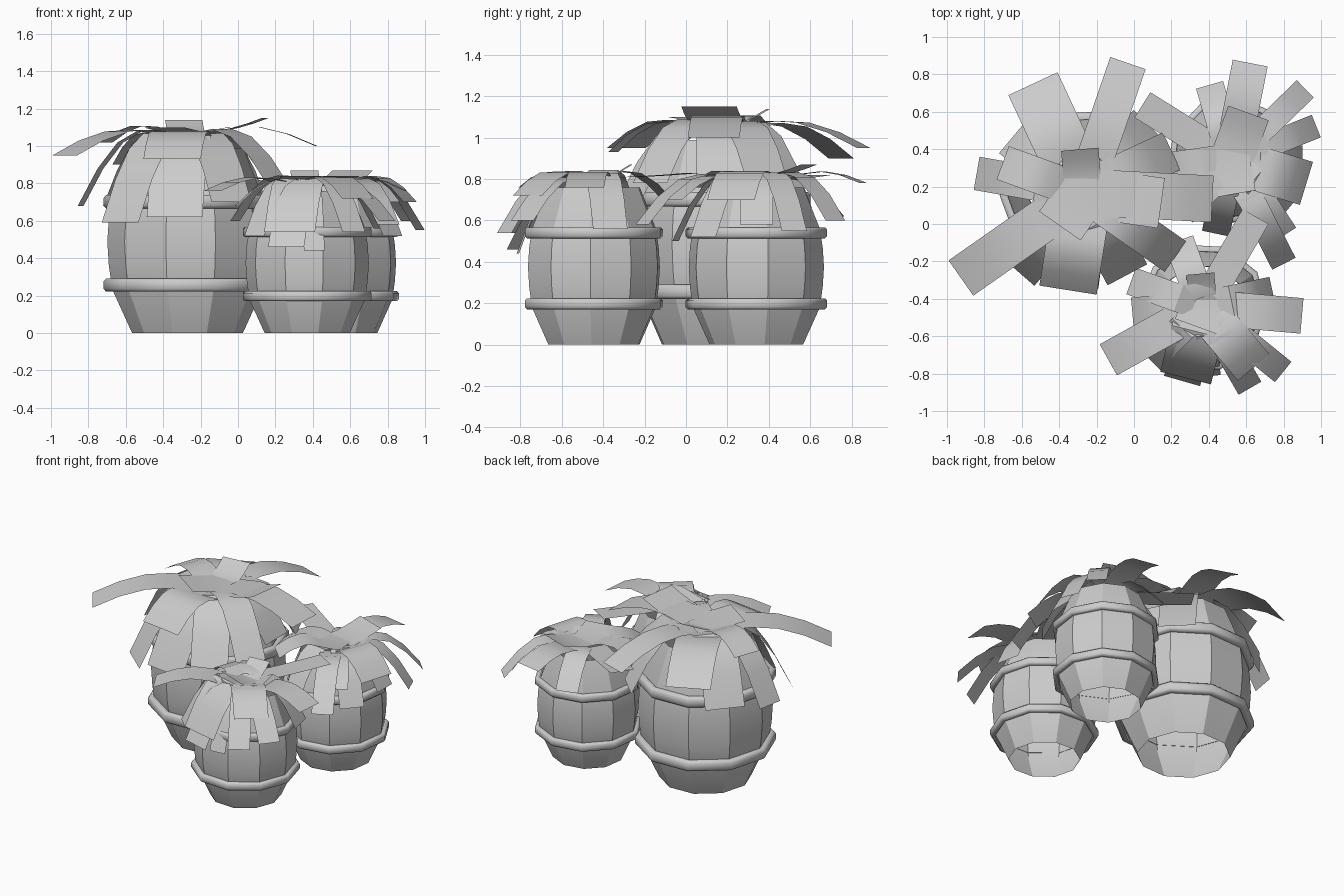
import bpy, bmesh
from math import sin, cos, radians, pi

SIDES = 10


def finish(bm, name, angle):
    me = bpy.data.meshes.new(name)
    bm.to_mesh(me)
    bm.free()
    ob = bpy.data.objects.new(name, me)
    bpy.context.collection.objects.link(ob)
    bpy.ops.object.select_all(action='DESELECT')
    ob.select_set(True)
    bpy.context.view_layer.objects.active = ob
    bpy.ops.object.shade_smooth_by_angle(angle=radians(angle))


def lathe(name, profile, center, scale, turn, smooth):
    """Spin (radius, z) points around a vertical axis into a ten-sided shell."""
    bm = bmesh.new()
    rings = []
    for r, z in profile:
        rings.append([bm.verts.new((center[0] + r * scale * cos(a),
                                    center[1] + r * scale * sin(a), z * scale))
                      for a in (radians(turn) + 2 * pi * i / SIDES for i in range(SIDES))])
    for lo, hi in zip(rings, rings[1:]):
        for i in range(SIDES):
            j = (i + 1) % SIDES
            bm.faces.new((lo[i], lo[j], hi[j], hi[i]))
    finish(bm, name, smooth)


def leaves(name, center, top, specs):
    """Drooping strips: end angle, end radius, width, end height, start radius."""
    bm = bmesh.new()
    n = 4
    for k, (ang, r1, w, z1, r0) in enumerate(specs):
        a = radians(ang)
        z0 = top + 0.006 * (k % 5)
        bulge = 0.05 if z0 - z1 < .2 else 0.07
        prev = None
        for i in range(n + 1):
            t = i / n
            r = r0 + (r1 - r0) * t
            z = z0 + (z1 - z0) * t ** 1.7
            if z1 < z0:
                z += bulge * sin(pi * t)
            row = [bm.verts.new((center[0] + r * cos(a) - s * w / 2 * sin(a),
                                 center[1] + r * sin(a) + s * w / 2 * cos(a), z))
                   for s in (-1, 1)]
            if prev:
                bm.faces.new((prev[0], row[0], row[1], prev[1]))
            prev = row
    finish(bm, name, 33)


BODY = [(.228, 0), (.31, .18), (.324, .28), (.330, .375), (.324, .47),
        (.31, .56), (.23, .76)]
HOOP = [(.313, -.025), (.335, -.027), (.345, -.016), (.345, .016),
        (.335, .027), (.313, .025)]


def barrel(name, center, scale, turn):
    # open-ended staved body
    lathe(name + "_barrel", BODY, center, scale, turn, 25)
    # two rounded hoops lying on the outside
    for label, z in (("lower", .197), ("upper", .54)):
        ring = [(r, z + h) for r, h in HOOP]
        lathe(f"{name}_{label}_hoop", ring, center, scale, turn, 60)


# barrels
BIG, FRONT, BACK = (-.27, .17), (.37, -.445), (.52, .34)
barrel("large", BIG, 1.3, 2.4)
barrel("front", FRONT, 1.0, -3)
barrel("back", BACK, 1.0, 10)

# leaf crowns
leaves("large_leaves", BIG, 1.05, [
    (115, .64, .29, .90, .14),
    (71, .73, .20, .95, .10),
    (215, .80, .23, .95, .12),
    (170, .58, .18, .68, .15),
    (160, .46, .19, 1.02, .12),
    (262, .50, .30, .62, .05),
    (261, .53, .31, .93, .16),
    (229, .55, .26, .59, .10),
    (325, .60, .20, .78, .10),
    (357, .69, .25, 1.00, .08),
    (0, .45, .24, .80, .06),
    (25, .52, .22, .80, .08),
    (95, .23, .20, 1.14, .02),
    (235, .22, .27, 1.10, -.10),
    (352, .42, .27, 1.15, .10),
    (298, .50, .24, .70, .08),
    (140, .48, .26, .68, .08),
    (45, .50, .24, .66, .08),
])
leaves("front_leaves", FRONT, .79, [
    (209, .58, .19, .76, .10),
    (254, .41, .20, .46, .03),
    (256, .39, .28, .54, .05),
    (310, .42, .22, .72, .08),
    (300, .50, .14, .54, .08),
    (321, .55, .14, .60, .10),
    (355, .53, .19, .76, .10),
    (12, .38, .17, .56, .08),
    (60, .56, .16, .83, .08),
    (160, .41, .15, .60, .05),
    (95, .18, .15, .87, -.02),
    (250, .11, .24, .84, -.09),
    (225, .40, .15, .52, .08),
    (276, .37, .11, .44, .08),
    (110, .38, .16, .70, .05),
    (185, .38, .17, .68, .05),
])
leaves("back_leaves", BACK, .79, [
    (79, .53, .19, .78, .12),
    (148, .56, .16, .82, .10),
    (44, .55, .13, .60, .12),
    (22, .49, .13, .55, .10),
    (343, .42, .24, .70, .12),
    (303, .49, .19, .70, .10),
    (297, .62, .14, .58, .15),
    (258, .40, .15, .50, .08),
    (188, .40, .18, .72, .05),
    (70, .27, .23, .87, .03),
    (106, .42, .15, .62, .08),
    (0, .38, .16, .58, .08),
    (225, .38, .18, .76, .05),
    (320, .40, .16, .52, .08),
    (280, .18, .20, .84, -.08),
])
